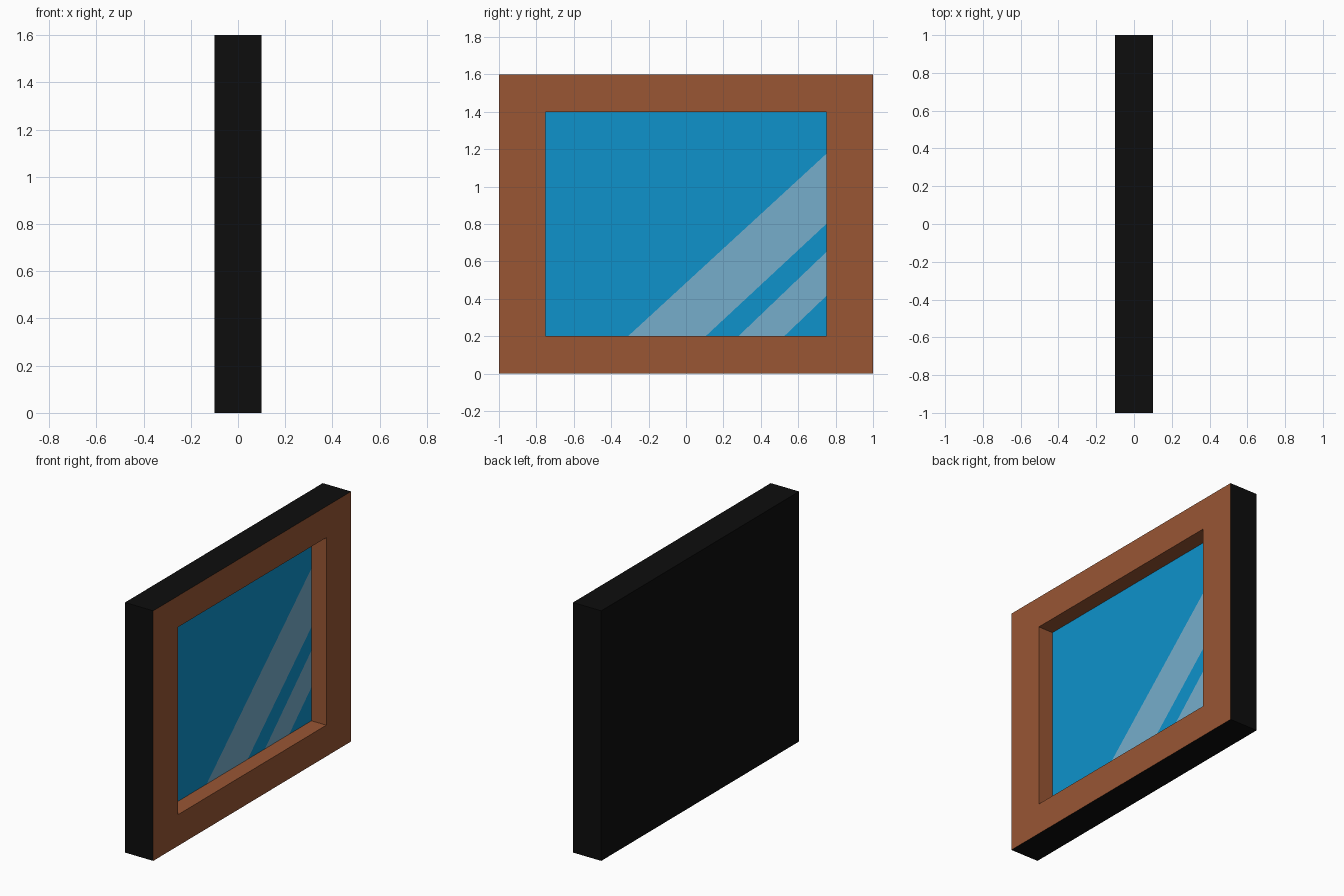
import bpy, bmesh
from mathutils import Vector

if "Cube" in bpy.data.objects:
    bpy.data.objects.remove(bpy.data.objects["Cube"])


def material(name, rgb):
    m = bpy.data.materials.new(name)
    m.diffuse_color = (*rgb, 1)
    m.use_nodes = True
    m.node_tree.nodes["Principled BSDF"].inputs["Base Color"].default_value = m.diffuse_color
    return m


black = material("black_casing", (0.004, 0.004, 0.004))
brown = material("brown_wood", (0.319, 0.093, 0.034))
blue = material("blue_glass", (0.0044, 0.287, 0.597))
pale = material("pale_reflection", (0.181, 0.423, 0.597))

HALF_Y, BOTTOM, TOP = 0.75, 0.2, 1.4   # opening
GLASS_X = -0.005                       # recess floor


def make_object(name, bm, mats):
    me = bpy.data.meshes.new(name)
    bm.to_mesh(me)
    bm.free()
    for m in mats:
        me.materials.append(m)
    ob = bpy.data.objects.new(name, me)
    bpy.context.collection.objects.link(ob)
    return ob


# Frame: black block with a brown face inset and pushed in on the +x side
bm = bmesh.new()
bmesh.ops.create_cube(bm, size=1)
for v in bm.verts:
    v.co = Vector((v.co.x * 0.2, v.co.y * 2, (v.co.z + 0.5) * 1.6))
front = max(bm.faces, key=lambda f: f.calc_center_median().x)
rim = bmesh.ops.inset_individual(bm, faces=[front], thickness=0.2)["faces"]
for v in front.verts:
    v.co.y = HALF_Y if v.co.y > 0 else -HALF_Y
    v.co.z = TOP if v.co.z > 0.8 else BOTTOM
walls = bmesh.ops.extrude_discrete_faces(bm, faces=[front])["faces"]
floor = walls[0]
for v in floor.verts:
    v.co.x = GLASS_X
bmesh.ops.delete(bm, geom=[floor], context="FACES_ONLY")
bm.normal_update()
for f in bm.faces:
    c = f.calc_center_median()
    outer = abs(c.y) > 0.99 or c.z < 0.01 or c.z > 1.59 or c.x < -0.09
    f.material_index = 0 if outer else 1
make_object("frame", bm, [black, brown])

# Glass: one pane sliced along the edges of the slanted reflections
bm = bmesh.new()
pane = [(-HALF_Y, BOTTOM), (HALF_Y, BOTTOM), (HALF_Y, TOP), (-HALF_Y, TOP)]
bm.faces.new([bm.verts.new((GLASS_X, y, z)) for y, z in pane])
# each line: y where it meets the bottom edge, z where it meets the right edge
lines = []
for y0, z1 in [(-0.31, 1.175), (0.105, 0.8), (0.28, 0.65), (0.525, 0.415)]:
    point = Vector((GLASS_X, y0, BOTTOM))
    normal = Vector((0, z1 - BOTTOM, y0 - HALF_Y))
    lines.append((point, normal))
    bmesh.ops.bisect_plane(bm, geom=bm.verts[:] + bm.edges[:] + bm.faces[:],
                           plane_co=point, plane_no=normal)
for f in bm.faces:
    c = f.calc_center_median()
    f.material_index = sum((c - p).dot(n) > 0 for p, n in lines) % 2
make_object("glass", bm, [blue, pale])
